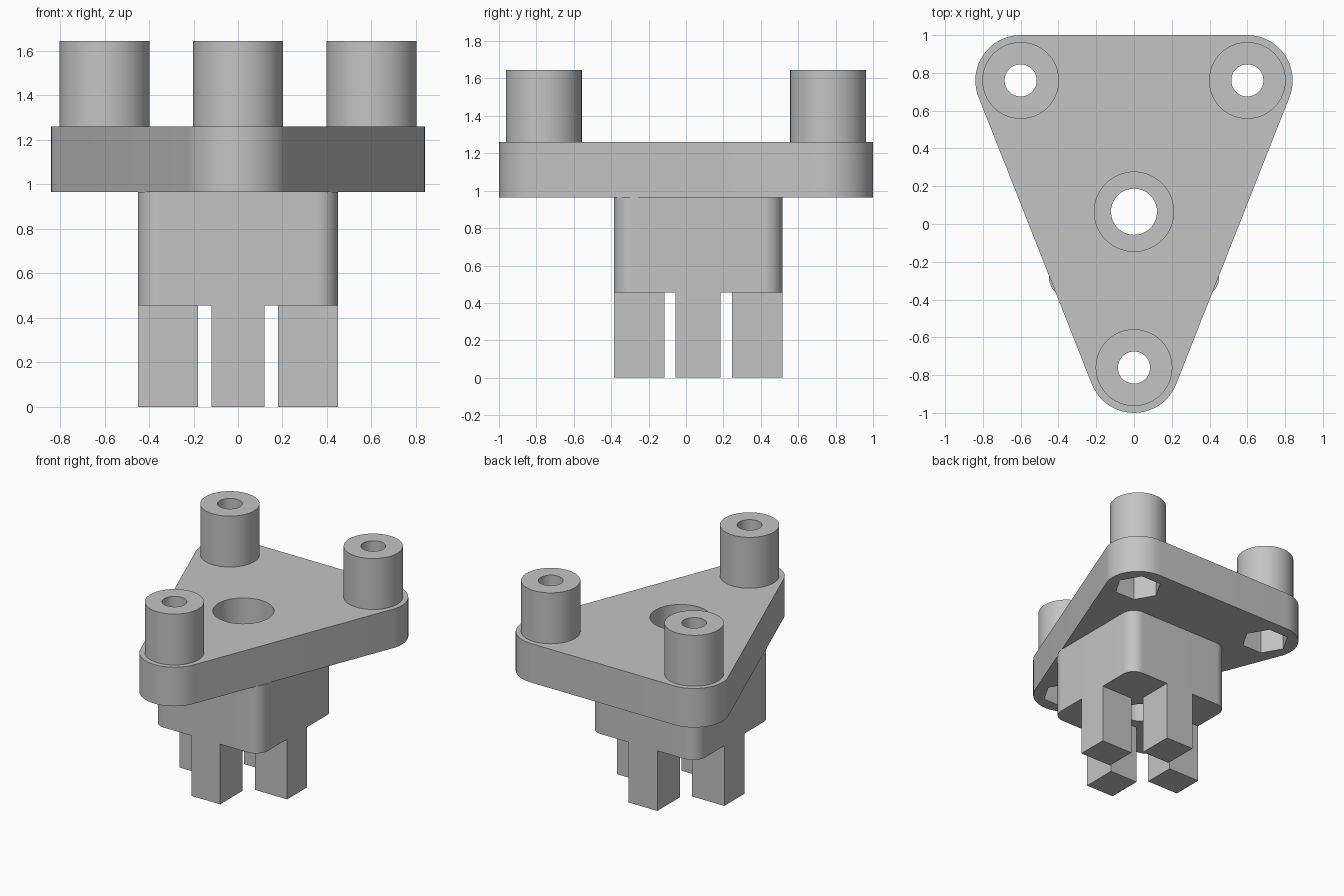
import bpy, bmesh, math
from mathutils import Vector

cube = bpy.data.objects.get("Cube")
if cube:
    bpy.data.objects.remove(cube, do_unlink=True)

grey = bpy.data.materials.new("light_grey")
grey.use_nodes = True
grey.diffuse_color = (0.55, 0.55, 0.55, 1)
grey.node_tree.nodes["Principled BSDF"].inputs["Base Color"].default_value = (0.55, 0.55, 0.55, 1)

PLATE_Z, PLATE_TOP, BOSS_TOP, HUB_Z = 0.965, 1.26, 1.645, 0.455
HUB = Vector((0, 0.065))
CORNERS = {"back_left": Vector((0.6, 0.76)),
           "front": Vector((0, -0.76)),
           "back_right": Vector((-0.6, 0.76))}


def ring(centre, radius, sides=64):
    return [centre + radius * Vector((math.cos(a), math.sin(a)))
            for a in (2 * math.pi * i / sides for i in range(sides))]


def rounded(centres, radius, steps=20):
    """Outline around counter-clockwise centres, with an arc at each."""
    points, n = [], len(centres)
    for i, c in enumerate(centres):
        edge_in, edge_out = c - centres[i - 1], centres[(i + 1) % n] - c
        start = math.atan2(-edge_in.x, edge_in.y)
        turn = (math.atan2(-edge_out.x, edge_out.y) - start) % math.tau
        for k in range(steps + 1):
            a = start + turn * k / steps
            points.append(c + radius * Vector((math.cos(a), math.sin(a))))
    return points


def prism(name, outline, z0, z1):
    bm = bmesh.new()
    base = bm.faces.new([bm.verts.new((p.x, p.y, z0)) for p in outline])
    top = bmesh.ops.extrude_face_region(bm, geom=[base])["geom"]
    bmesh.ops.translate(bm, vec=(0, 0, z1 - z0),
                        verts=[v for v in top if isinstance(v, bmesh.types.BMVert)])
    bmesh.ops.recalc_face_normals(bm, faces=bm.faces)
    mesh = bpy.data.meshes.new(name)
    bm.to_mesh(mesh)
    bm.free()
    mesh.materials.append(grey)
    obj = bpy.data.objects.new(name, mesh)
    bpy.context.collection.objects.link(obj)
    return obj


def activate(obj):
    bpy.ops.object.select_all(action='DESELECT')
    obj.select_set(True)
    bpy.context.view_layer.objects.active = obj


def cut(obj, outline, z0, z1):
    cutter = prism("cutter", outline, z0, z1)
    cutter.hide_render = True
    mod = obj.modifiers.new("cut", 'BOOLEAN')
    mod.operation, mod.solver, mod.object = 'DIFFERENCE', 'EXACT', cutter
    activate(obj)
    bpy.ops.object.modifier_apply(modifier=mod.name)
    bpy.data.objects.remove(cutter, do_unlink=True)


def smooth(obj):
    activate(obj)
    bpy.ops.object.shade_smooth_by_angle(angle=math.radians(30))


# Rounded triangular plate with a central bore
order = [CORNERS["back_left"], CORNERS["back_right"], CORNERS["front"]]
plate = prism("mounting_plate", rounded(order, 0.24), PLATE_Z, PLATE_TOP)
cut(plate, ring(HUB, 0.21), PLATE_Z - 0.1, PLATE_TOP + 0.1)

# Hollow bosses, with hexagonal nut pockets under the plate
for side, c in CORNERS.items():
    cut(plate, ring(c, 0.085), PLATE_Z - 0.1, PLATE_TOP + 0.1)
    cut(plate, ring(c, 0.17, 6), PLATE_Z - 0.1, PLATE_Z + 0.2)
    boss = prism(side + "_boss", ring(c, 0.203), PLATE_TOP, BOSS_TOP)
    cut(boss, ring(c, 0.085), PLATE_TOP - 0.1, BOSS_TOP + 0.1)
    smooth(boss)
smooth(plate)

# Square hub with a stepped bore
square = [HUB + 0.35 * Vector(s) for s in ((1, 1), (-1, 1), (-1, -1), (1, -1))]
hub = prism("hub_block", rounded(square, 0.1), HUB_Z, PLATE_Z)
cut(hub, ring(HUB, 0.122), HUB_Z - 0.1, PLATE_Z + 0.1)
cut(hub, ring(HUB, 0.21), 0.65, PLATE_Z + 0.1)
smooth(hub)

# Four legs, flush with the middle of each hub side
for name, d in {"left": (1, 0), "back": (0, 1), "right": (-1, 0), "front": (0, -1)}.items():
    out = Vector(d)
    side = Vector((-out.y, out.x)) * 0.12
    near, far = HUB + out * 0.18, HUB + out * 0.45
    prism(name + "_leg", [near - side, far - side, far + side, near + side], 0, HUB_Z)
